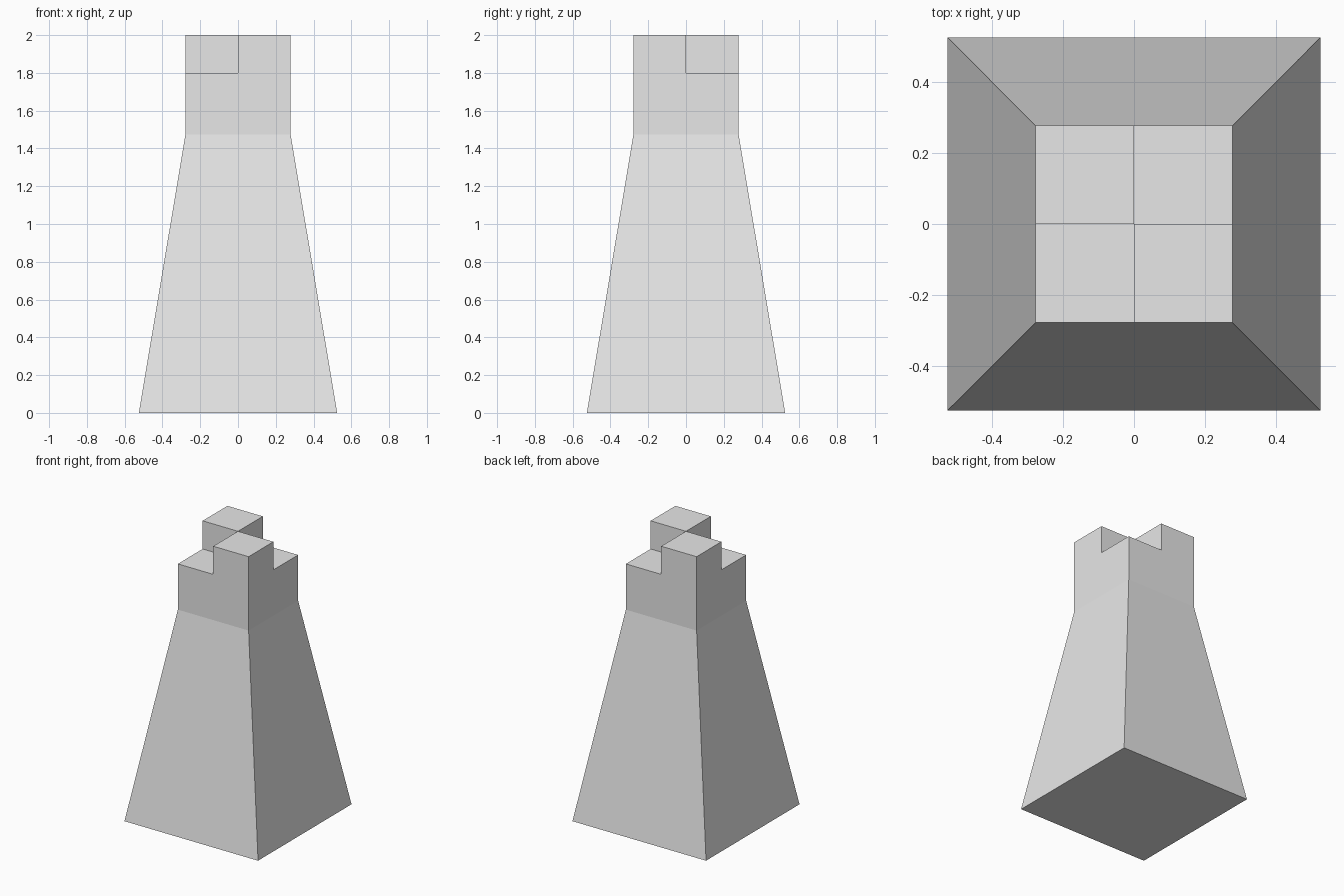
import bpy
import bmesh

cube = bpy.data.objects.get("Cube")
if cube:
    bpy.data.objects.remove(cube, do_unlink=True)

BASE, NECK = 0.525, 0.278          # half widths
SHOULDER, PARAPET, TOP = 1.475, 1.8, 2.0

# Single stone colour
stone = bpy.data.materials.new("light_grey_stone")
stone.use_nodes = True
colour = (0.8, 0.8, 0.8, 1)
stone.diffuse_color = colour
stone.node_tree.nodes["Principled BSDF"].inputs["Base Color"].default_value = colour

bm = bmesh.new()


def extrude_rim(edges, z, scale=1.0):
    """Carry a rim of edges to a new height and width; return the new rim."""
    geom = bmesh.ops.extrude_edge_only(bm, edges=edges)["geom"]
    for v in (g for g in geom if isinstance(g, bmesh.types.BMVert)):
        v.co = (v.co.x * scale, v.co.y * scale, z)
    return [g for g in geom if isinstance(g, bmesh.types.BMEdge)]


# Parapet floor in four quarters
bmesh.ops.create_grid(bm, x_segments=2, y_segments=2, size=NECK)
for v in bm.verts:
    v.co.z = PARAPET
rim = [e for e in bm.edges if e.is_boundary]
raised = [f for f in bm.faces
          if f.calc_center_median().x * f.calc_center_median().y < 0]

# Straight neck, flared body and underside
rim = extrude_rim(rim, SHOULDER)
rim = extrude_rim(rim, 0, BASE / NECK)
bmesh.ops.edgeloop_fill(bm, edges=rim)

# Two raised blocks on opposite corners
for f in bmesh.ops.extrude_discrete_faces(bm, faces=raised)["faces"]:
    for v in f.verts:
        v.co.z = TOP

bmesh.ops.recalc_face_normals(bm, faces=bm.faces[:])
mesh = bpy.data.meshes.new("tower")
bm.to_mesh(mesh)
bm.free()
mesh.materials.append(stone)
tower = bpy.data.objects.new("tower", mesh)
bpy.context.collection.objects.link(tower)
